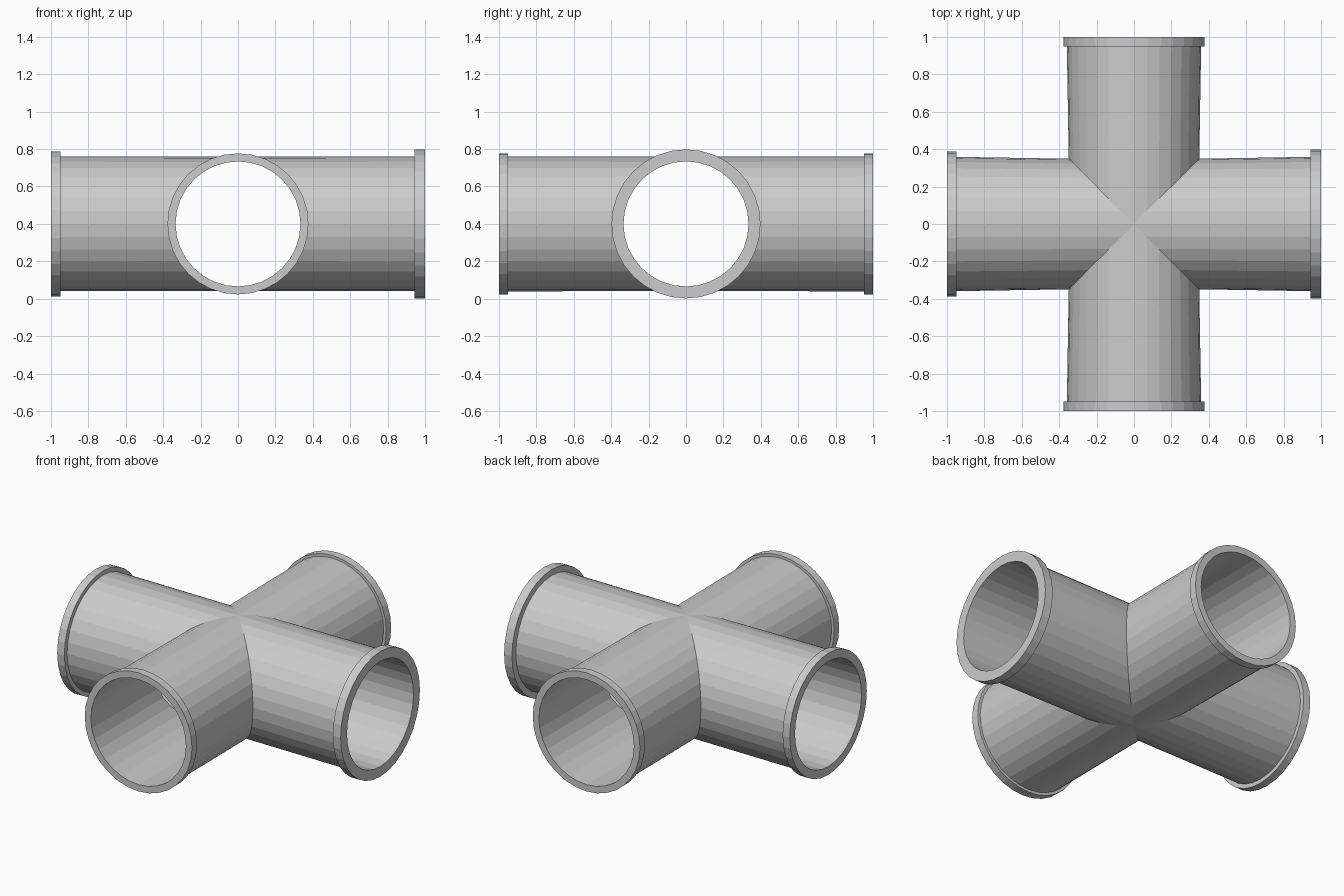
import bpy, bmesh
from math import sin, cos, pi
from mathutils import Matrix

if "Cube" in bpy.data.objects:
    bpy.data.objects.remove(bpy.data.objects["Cube"])

SIDES = 32
CENTRE_Z = 0.4
BORE = 0.334


def ring(bm, rot, along, half_w, half_h):
    """One loop of vertices; along=None puts it on the 45 degree mitre."""
    verts = []
    for i in range(SIDES):
        a = 2 * pi * i / SIDES
        s, z = half_w * sin(a), half_h * cos(a)
        x = abs(s) if along is None else along
        verts.append(bm.verts.new(rot @ Matrix.Translation((x, s, z)).translation))
    return verts


def bridge(bm, loops):
    for a, b in zip(loops, loops[1:]):
        for i in range(SIDES):
            j = (i + 1) % SIDES
            bm.faces.new((a[i], a[j], b[j], b[i]))


def finish(name, bm):
    bmesh.ops.remove_doubles(bm, verts=bm.verts, dist=1e-4)
    bmesh.ops.recalc_face_normals(bm, faces=bm.faces)
    mesh = bpy.data.meshes.new(name)
    bm.to_mesh(mesh)
    bm.free()
    obj = bpy.data.objects.new(name, mesh)
    obj.location.z = CENTRE_Z
    bpy.context.collection.objects.link(obj)


# name, quarter turns from +x, collar radius, collar thickness
ARMS = [("right", 0, 0.398, 0.055), ("back", 1, 0.377, 0.05),
        ("left", 2, 0.387, 0.05), ("front", 3, 0.377, 0.05)]

# Four mitred hollow arms welded into one body
body = bmesh.new()
for name, turn, radius, thick in ARMS:
    rot = Matrix.Rotation(turn * pi / 2, 3, 'Z')
    end = 1 - thick
    bridge(body, [ring(body, rot, None, 0.349, 0.359),
                  ring(body, rot, end, 0.359, 0.36),
                  ring(body, rot, end, BORE, BORE),
                  ring(body, rot, None, BORE, BORE)])

    # Raised collar at the open end
    collar = bmesh.new()
    loops = [ring(collar, rot, x, r, r) for x, r in
             ((end, BORE), (end, radius), (1, radius), (1, BORE))]
    bridge(collar, loops + loops[:1])
    finish(name + "_collar", collar)
finish("pipe_cross", body)
